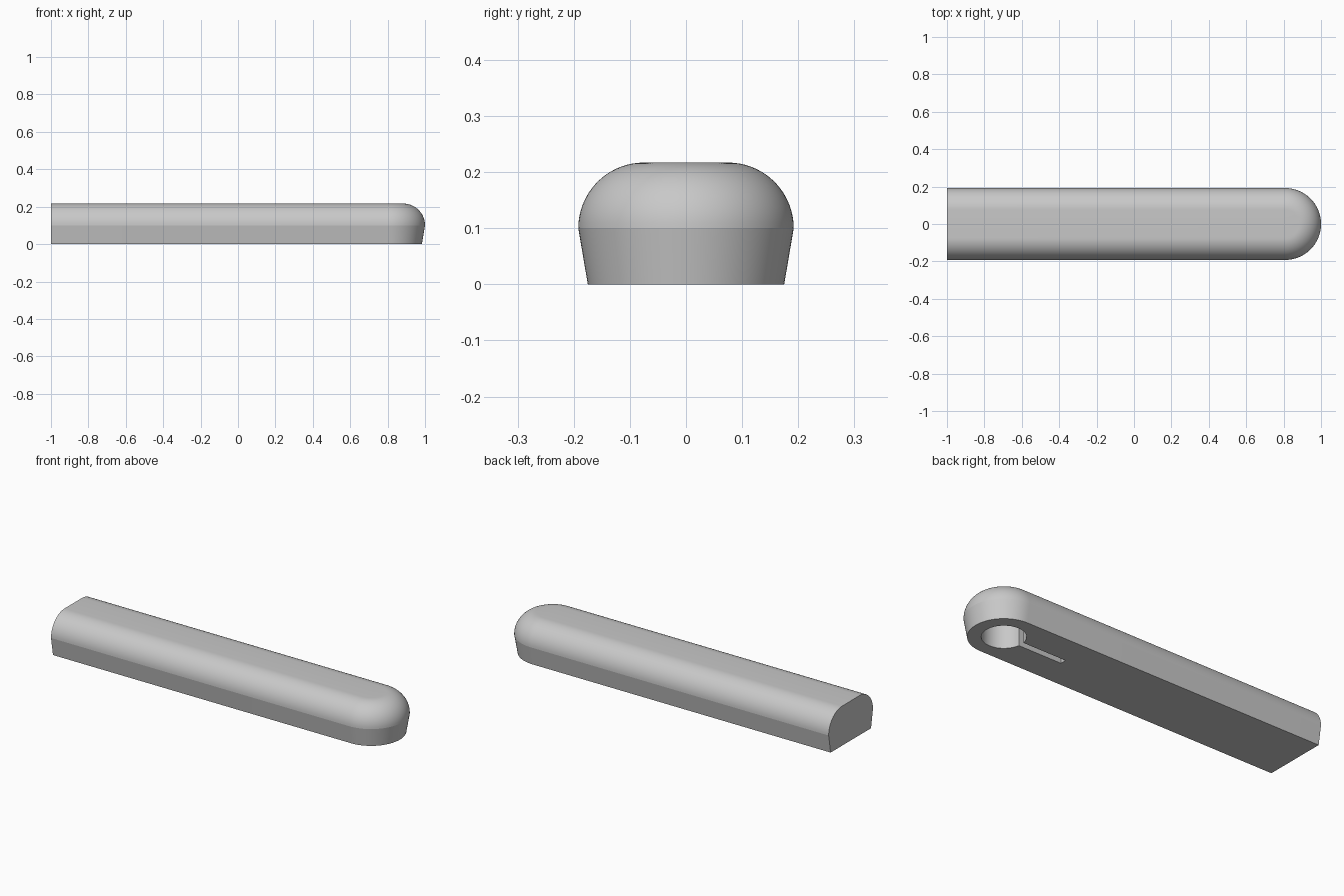
import bpy, bmesh
from math import sin, cos, pi, radians

old = bpy.data.objects.get("Cube")
if old:
    bpy.data.objects.remove(old, do_unlink=True)

CAP_X = 0.808          # centre of the rounded end and of the socket
SHOULDER = 0.1         # height where the drafted wall meets the round
ROUND = 0.117          # edge radius
FLAT = 0.075           # half width of the flat top

grey = bpy.data.materials.new("plain_grey")
grey.use_nodes = True
colour = (0.58, 0.58, 0.58, 1)
grey.diffuse_color = colour
grey.node_tree.nodes["Principled BSDF"].inputs["Base Color"].default_value = colour


def make_object(name, bm):
    bmesh.ops.recalc_face_normals(bm, faces=bm.faces)
    mesh = bpy.data.meshes.new(name)
    bm.to_mesh(mesh)
    bm.free()
    mesh.materials.append(grey)
    obj = bpy.data.objects.new(name, mesh)
    bpy.context.collection.objects.link(obj)
    return obj


def loft(name, rings):
    """Skin a stack of closed rings and cap both ends."""
    bm = bmesh.new()
    rows = [[bm.verts.new(p) for p in ring] for ring in rings]
    n = len(rows[0])
    for a, b in zip(rows, rows[1:]):
        for i in range(n):
            j = (i + 1) % n
            bm.faces.new((a[i], a[j], b[j], b[i]))
    bm.faces.new(rows[0])
    bm.faces.new(rows[-1])
    return make_object(name, bm)


def bar_ring(w, z, steps=48):
    """Outline with a square end at -x and a half-round end at +x."""
    arc = [-pi / 2 + pi * i / steps for i in range(steps + 1)]
    return ([(-1, -w, z)]
            + [(CAP_X + w * cos(a), w * sin(a), z) for a in arc]
            + [(-1, w, z)])


# Bar: drafted lower wall, rounded shoulders, flat top
profile = [(0.175, 0)]
for i in range(19):
    a = pi / 2 * i / 18
    profile.append((FLAT + ROUND * cos(a), SHOULDER + ROUND * sin(a)))
bar = loft("bar", [bar_ring(w, z) for w, z in profile])


# Keyhole recess in the underside: round socket plus a narrow slot
def socket_ring(z, r=0.108, half_slot=0.017, slot_end=0.44, steps=64):
    gap = half_slot / r
    arc = [-pi + gap + (2 * pi - 2 * gap) * i / steps for i in range(steps + 1)]
    return ([(slot_end, -half_slot, z)]
            + [(CAP_X + r * cos(a), r * sin(a), z) for a in arc]
            + [(slot_end, half_slot, z)])


cutter = loft("keyhole_cutter", [socket_ring(-0.05), socket_ring(0.15)])
cutter.hide_render = True

cut = bar.modifiers.new("keyhole", "BOOLEAN")
cut.operation = "DIFFERENCE"
cut.solver = "EXACT"
cut.object = cutter

bpy.ops.object.select_all(action="DESELECT")
bar.select_set(True)
bpy.context.view_layer.objects.active = bar
bpy.ops.object.modifier_apply(modifier=cut.name)
bpy.data.objects.remove(cutter, do_unlink=True)
bpy.ops.object.shade_smooth_by_angle(angle=radians(8))
